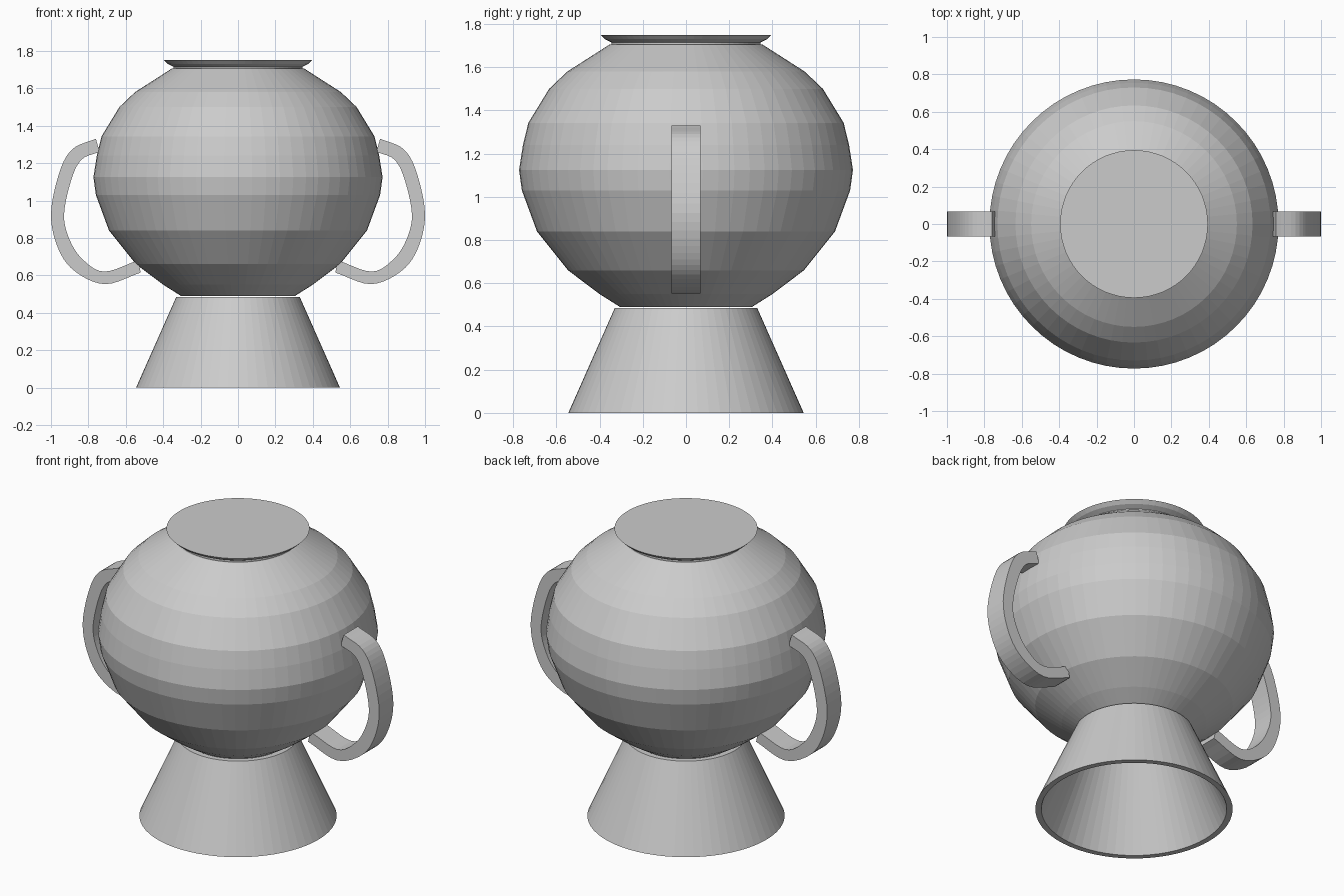
import bpy, bmesh, math
from mathutils import Vector

cube = bpy.data.objects.get("Cube")
if cube:
    bpy.data.objects.remove(cube, do_unlink=True)

SEGMENTS = 64

clay = bpy.data.materials.new("grey clay")
clay.use_nodes = True
GREY = (0.6, 0.6, 0.6, 1)
clay.diffuse_color = GREY
clay.node_tree.nodes["Principled BSDF"].inputs["Base Color"].default_value = GREY


def finish(name, bm):
    bmesh.ops.remove_doubles(bm, verts=bm.verts, dist=0.0005)
    bmesh.ops.recalc_face_normals(bm, faces=bm.faces)
    mesh = bpy.data.meshes.new(name)
    bm.to_mesh(mesh)
    bm.free()
    mesh.materials.append(clay)
    obj = bpy.data.objects.new(name, mesh)
    bpy.context.collection.objects.link(obj)
    return obj


def lathe(name, profile, closed=False):
    """Turn an (r, z) profile around the vertical axis."""
    bm = bmesh.new()
    verts = [bm.verts.new((r, 0, z)) for r, z in profile]
    pairs = list(zip(verts, verts[1:]))
    if closed:
        pairs.append((verts[-1], verts[0]))
    edges = [bm.edges.new(p) for p in pairs]
    bmesh.ops.spin(bm, geom=verts + edges, axis=(0, 0, 1), cent=(0, 0, 0),
                   angle=math.tau, steps=SEGMENTS)
    return finish(name, bm)


def smooth_path(points, steps=5):
    """Run a smooth curve through the points."""
    pts = [Vector(p) for p in points]
    pts = [2 * pts[0] - pts[1]] + pts + [2 * pts[-1] - pts[-2]]
    path = []
    for a, b, c, d in zip(pts, pts[1:], pts[2:], pts[3:]):
        for i in range(steps):
            t = i / steps
            path.append(0.5 * (2 * b + (c - a) * t + (2 * a - 5 * b + 4 * c - d) * t ** 2
                               + (3 * b - a - 3 * c + d) * t ** 3))
    return path + [pts[-2]]


# Round vessel, closed below
lathe("vessel_body", [
    (0, 0.49), (0.305, 0.49), (0.40, 0.55), (0.546, 0.66), (0.69, 0.84),
    (0.76, 1.03), (0.773, 1.125), (0.755, 1.24), (0.73, 1.343), (0.634, 1.50),
    (0.55, 1.58), (0.355, 1.705), (0, 1.705)])

# Flared lip with a flat top
lathe("lip", [(0.345, 1.70), (0.345, 1.715), (0.375, 1.73), (0.395, 1.75), (0, 1.75)])

# Hollow conical foot
lathe("foot", [(0.545, 0), (0.33, 0.485), (0.297, 0.485), (0.512, 0)], closed=True)

# Strap handles, one on each side
outer = smooth_path([(0.76, 1.33), (0.885, 1.275), (0.955, 1.15), (1.0, 0.925),
                     (0.96, 0.74), (0.87, 0.62), (0.71, 0.553), (0.52, 0.615)])
inner = smooth_path([(0.74, 1.26), (0.835, 1.22), (0.89, 1.115), (0.93, 0.925),
                     (0.90, 0.79), (0.83, 0.685), (0.715, 0.62), (0.535, 0.68)])
HALF_WIDTH = 0.068
for name, side in (("left_handle", 1), ("right_handle", -1)):
    bm = bmesh.new()
    rings = []
    for o, i in zip(outer, inner):
        corners = ((o, -1), (o, 1), (i, 1), (i, -1))
        rings.append([bm.verts.new((side * p.x, s * HALF_WIDTH, p.y)) for p, s in corners])
    for a, b in zip(rings, rings[1:]):
        for k in range(4):
            n = (k + 1) % 4
            bm.faces.new((a[k], a[n], b[n], b[k]))
    bm.faces.new(rings[0])
    bm.faces.new(rings[-1])
    finish(name, bm)
